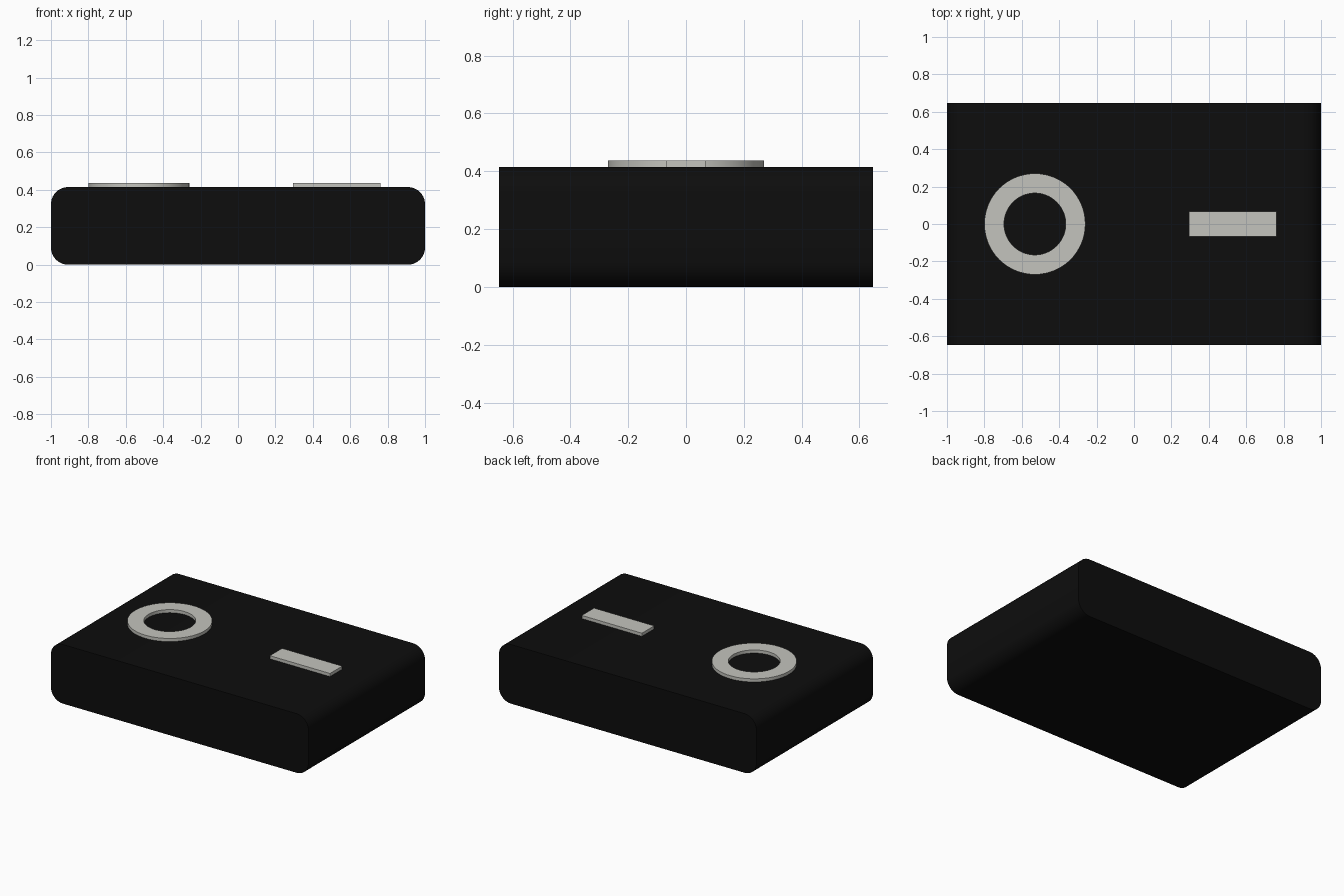
import bpy, bmesh, math

cube = bpy.data.objects.get("Cube")
if cube:
    bpy.data.objects.remove(cube, do_unlink=True)

HALF_X, HALF_Y, HEIGHT, TOP = 1.0, 0.647, 0.415, 0.437


def material(name, rgb):
    m = bpy.data.materials.new(name)
    m.use_nodes = True
    m.diffuse_color = (*rgb, 1)
    bsdf = m.node_tree.nodes["Principled BSDF"]
    bsdf.inputs["Base Color"].default_value = (*rgb, 1)
    bsdf.inputs["Roughness"].default_value = 0.6
    return m


black = material("matte_black", (0.004, 0.004, 0.004))
grey = material("warm_light_grey", (0.55, 0.55, 0.51))


def finish(name, bm, mat):
    bmesh.ops.recalc_face_normals(bm, faces=bm.faces)
    mesh = bpy.data.meshes.new(name)
    bm.to_mesh(mesh)
    bm.free()
    mesh.materials.append(mat)
    ob = bpy.data.objects.new(name, mesh)
    bpy.context.collection.objects.link(ob)
    bpy.ops.object.select_all(action="DESELECT")
    ob.select_set(True)
    bpy.context.view_layer.objects.active = ob
    bpy.ops.object.shade_smooth_by_angle(angle=math.radians(35))
    return ob


def box(x0, x1, half_y, z0, z1):
    bm = bmesh.new()
    bmesh.ops.create_cube(bm, size=1)
    for v in bm.verts:
        v.co = ((x0 + x1) / 2 + v.co.x * (x1 - x0),
                v.co.y * 2 * half_y,
                (z0 + z1) / 2 + v.co.z * (z1 - z0))
    return bm


# Body: slab with its four long edges rounded
bm = box(-HALF_X, HALF_X, HALF_Y, 0, HEIGHT)
long_edges = [e for e in bm.edges
              if abs(e.verts[0].co.y - e.verts[1].co.y) > HALF_Y]
bmesh.ops.bevel(bm, geom=long_edges, offset=0.092, segments=10,
                profile=0.5, affect="EDGES")
finish("body", bm, black)

# Raised bar on the left of the top
finish("raised_bar", box(0.295, 0.762, 0.068, HEIGHT - 0.005, TOP), grey)

# Raised ring on the right of the top: a rectangular section spun round
bm = bmesh.new()
centre = (-0.53, 0, 0)
section = [bm.verts.new((centre[0] + r, 0, z)) for r, z in
           ((0.165, HEIGHT - 0.005), (0.27, HEIGHT - 0.005), (0.27, TOP), (0.165, TOP))]
edges = [bm.edges.new((section[i], section[(i + 1) % 4])) for i in range(4)]
bmesh.ops.spin(bm, geom=section + edges, cent=centre, axis=(0, 0, 1),
               angle=math.tau, steps=64, use_merge=True)
bmesh.ops.remove_doubles(bm, verts=bm.verts, dist=0.0001)
finish("raised_ring", bm, grey)
